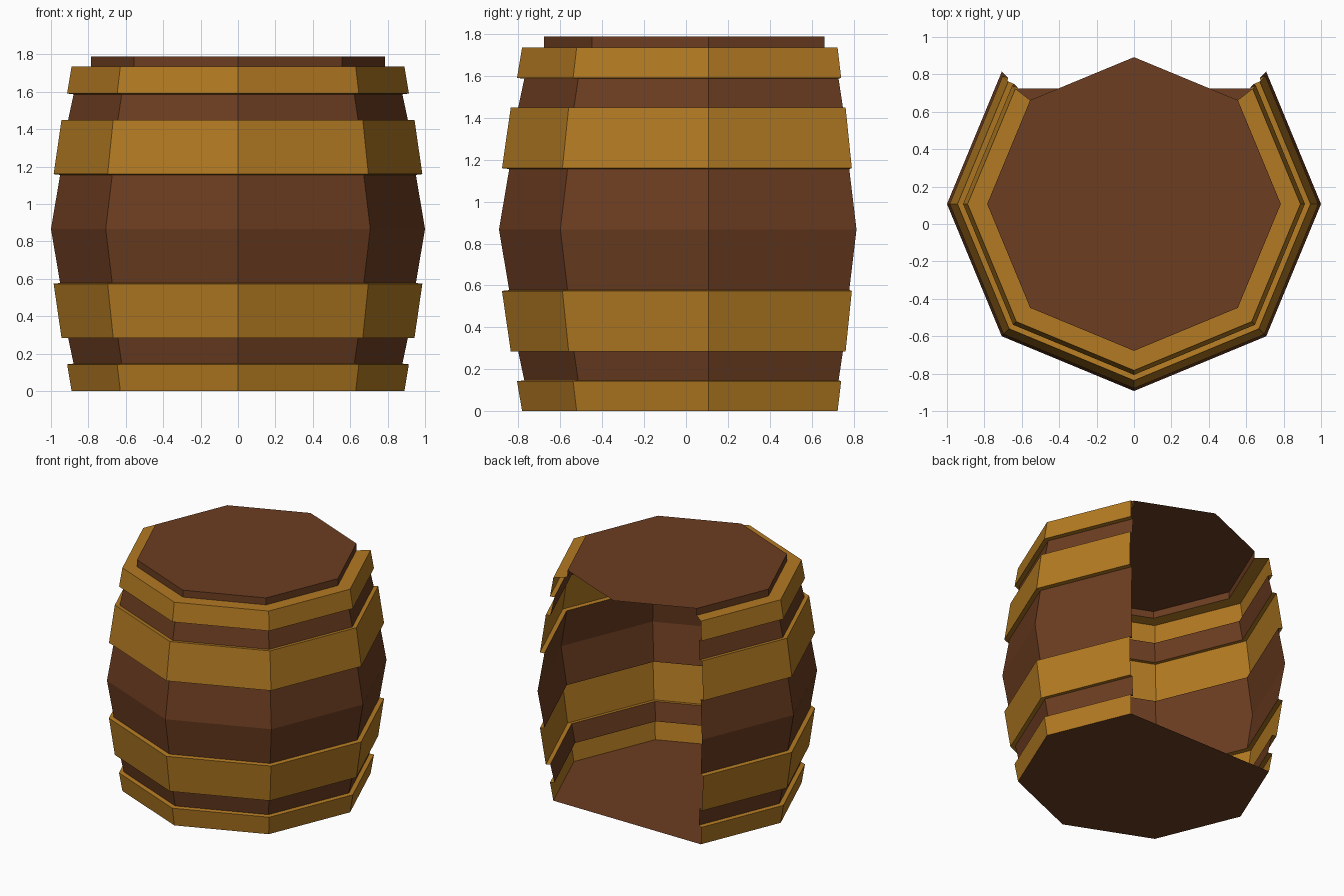
import bpy, bmesh
from math import cos, sin, radians

if "Cube" in bpy.data.objects:
    bpy.data.objects.remove(bpy.data.objects["Cube"])

CY = 0.107      # barrel axis in y
D = 0.032       # hoop stand-off from the staves
SIDES = 6       # six of eight panels; the back two are open


def material(name, color):
    m = bpy.data.materials.new(name)
    m.diffuse_color = color
    m.use_nodes = True
    m.node_tree.nodes["Principled BSDF"].inputs["Base Color"].default_value = m.diffuse_color
    return m


wood = material("wood", (0.15, 0.047, 0.015, 1))
brass = material("brass", (0.45, 0.195, 0.016, 1))


def point(r, off, z, i):
    # off pushes outward; at the open ends it follows the end panel's normal
    a = radians(135 + 45 * i)
    if i == 0:
        n = radians(157.5)
    elif i == SIDES:
        n = radians(382.5)
    else:
        n, off = a, off / cos(radians(22.5))
    return (r * cos(a) + off * cos(n), r * sin(a) + off * sin(n) + CY, z)


def finish(name, bm, mat):
    me = bpy.data.meshes.new(name)
    bm.to_mesh(me)
    bm.free()
    me.materials.append(mat)
    ob = bpy.data.objects.new(name, me)
    bpy.context.collection.objects.link(ob)


def shell(name, profile, mat):
    # sweep a (radius, offset, z) profile round the six panels
    bm = bmesh.new()
    rows = [[bm.verts.new(point(*p, i)) for i in range(SIDES + 1)] for p in profile]
    for lo, hi in zip(rows, rows[1:]):
        for i in range(SIDES):
            bm.faces.new((lo[i], lo[i + 1], hi[i + 1], hi[i]))
    finish(name, bm, mat)


def disc(name, points, mat, flip=False):
    bm = bmesh.new()
    vs = [bm.verts.new(p) for p in points]
    bm.faces.new(vs[::-1] if flip else vs)
    finish(name, bm, mat)


# stave radii and heights
R0, R1, R2, R3, R4 = 0.855, 0.879, 0.909, 0.951, 1.0
Z1, Z2, Z3, Z4, Z5, Z6, Z7, Z8, TOP = 0.147, 0.289, 0.578, 0.867, 1.156, 1.446, 1.587, 1.735, 1.789
E = 0.004       # slight slant of the hoop edges

# staves
shell("lower_staves", [(R1, 0, Z1), (R2, 0, Z2)], wood)
shell("middle_staves", [(R3, 0, Z3), (R4, 0, Z4), (R3, 0, Z5)], wood)
shell("upper_staves", [(R2, 0, Z6), (R1, 0, Z7)], wood)

# hoops
shell("bottom_hoop", [(R0, D, 0), (R1, D, Z1 - E), (R1, 0, Z1)], brass)
shell("lower_hoop", [(R2, 0, Z2), (R2, D, Z2 - E), (R3, D, Z3 - E), (R3, 0, Z3)], brass)
shell("upper_hoop", [(R3, 0, Z5), (R3, D, Z5 + E), (R2, D, Z6 + E), (R2, 0, Z6)], brass)
shell("top_hoop", [(R1, 0, Z7), (R1, D, Z7 + E), (R0, D, Z8), (0.785, 0, Z8)], brass)

# lid rim, full octagonal lid, and floor cut straight across the back
shell("lid_rim", [(0.785, 0, Z8), (0.785, 0, TOP)], wood)
disc("lid", [point(0.785, 0, TOP, i) for i in range(SIDES + 1)] + [(0, CY + 0.785, TOP)], wood)
disc("floor", [point(R0, D, 0, i) for i in range(SIDES + 1)], wood, flip=True)
